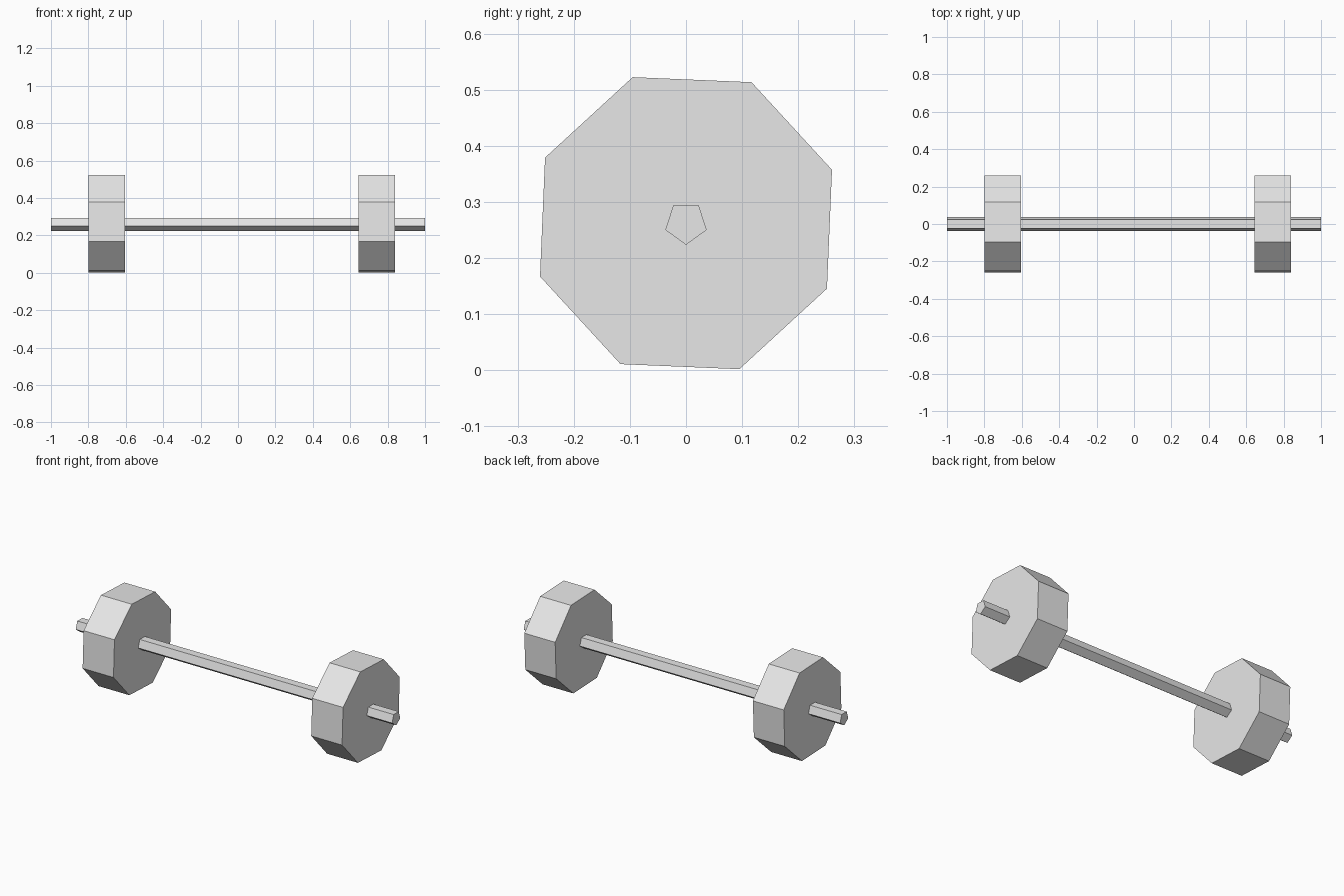
import bpy
import bmesh
from math import cos, sin, radians, tau

cube = bpy.data.objects.get("Cube")
if cube:
    bpy.data.objects.remove(cube, do_unlink=True)

AXIS_Z = 0.262

# Plain grey metal
grey = bpy.data.materials.new("light_grey")
grey.use_nodes = True
grey.diffuse_color = (0.8, 0.8, 0.8, 1)
grey.node_tree.nodes["Principled BSDF"].inputs["Base Color"].default_value = (0.8, 0.8, 0.8, 1)


def prism(name, sides, radius, start, x0, x1):
    """Flat-sided prism along x; start is the first corner's angle from +y."""
    bm = bmesh.new()
    angles = [radians(start) + tau * i / sides for i in range(sides)]
    rim = [bm.verts.new((x0, radius * cos(a), radius * sin(a))) for a in angles]
    cap = bm.faces.new(rim)
    extruded = bmesh.ops.extrude_face_region(bm, geom=[cap], use_keep_orig=True)
    moved = [g for g in extruded["geom"] if isinstance(g, bmesh.types.BMVert)]
    bmesh.ops.translate(bm, verts=moved, vec=(x1 - x0, 0, 0))
    bmesh.ops.recalc_face_normals(bm, faces=bm.faces[:])
    mesh = bpy.data.meshes.new(name)
    bm.to_mesh(mesh)
    bm.free()
    mesh.materials.append(grey)
    obj = bpy.data.objects.new(name, mesh)
    obj.location.z = AXIS_Z
    bpy.context.collection.objects.link(obj)
    return obj


# Five-sided bar with a corner pointing down
prism("bar", 5, 0.0387, -90, -1.0, 1.0)

# Eight-sided weights, slightly rotated
prism("right_weight", 8, 0.277, 20.07, -0.80, -0.605)
prism("left_weight", 8, 0.277, 20.07, 0.645, 0.84)
